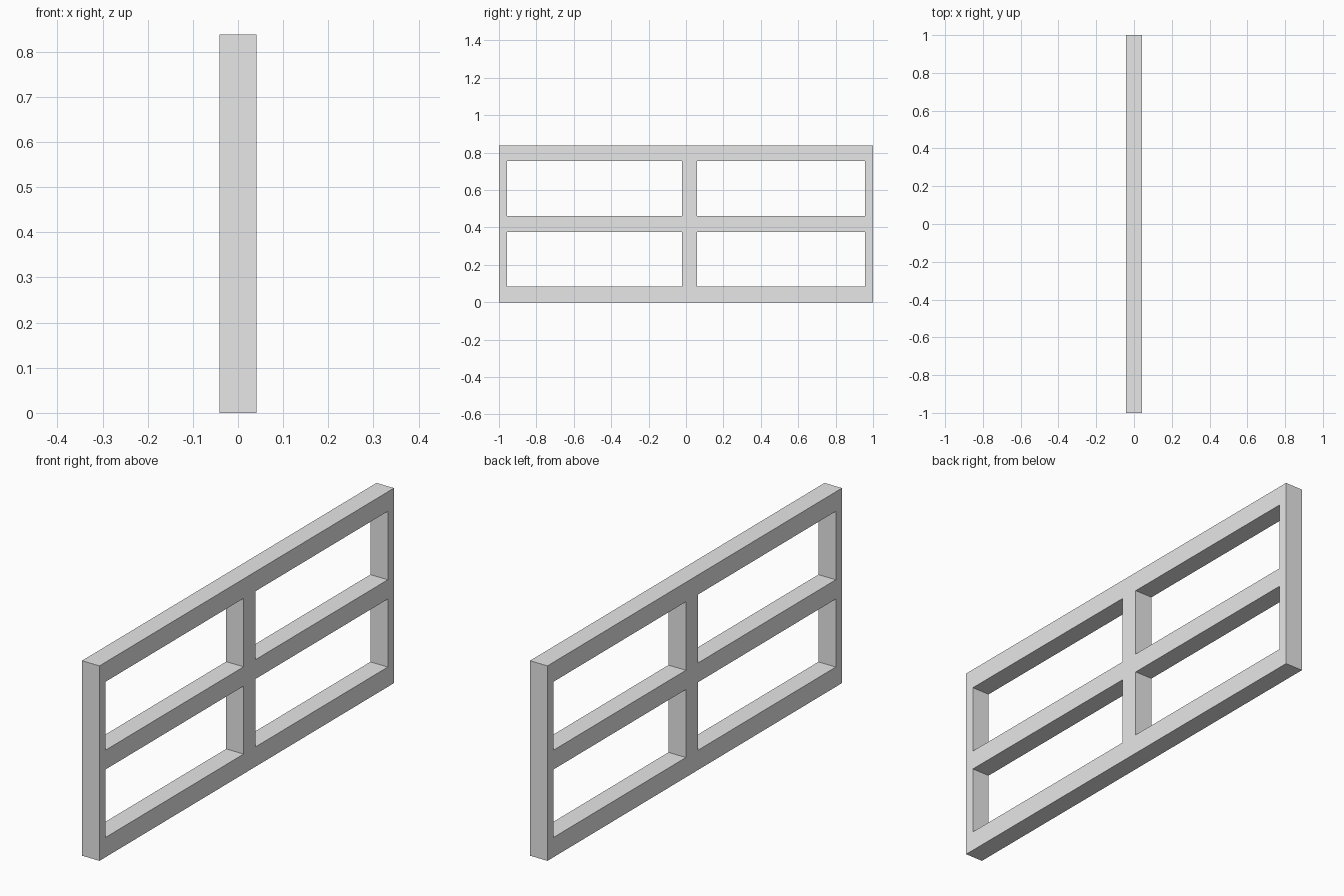
import bpy
import bmesh

if "Cube" in bpy.data.objects:
    bpy.data.objects.remove(bpy.data.objects["Cube"])

# Flat light grey for the whole frame
grey = bpy.data.materials.new("light grey")
grey.diffuse_color = (0.8, 0.8, 0.8, 1.0)
grey.use_nodes = True
grey.node_tree.nodes["Principled BSDF"].inputs["Base Color"].default_value = grey.diffuse_color

# Bar edges along the length (y) and height (z); odd cells in both are openings
ys = [-1.0, -0.958, -0.021, 0.06, 0.958, 1.0]
zs = [0.0, 0.085, 0.377, 0.46, 0.754, 0.838]
half = 0.0415

bm = bmesh.new()

# Flat lattice outline on the back plane
grid = [[bm.verts.new((-half, y, z)) for z in zs] for y in ys]
for i in range(len(ys) - 1):
    for j in range(len(zs) - 1):
        if i % 2 and j % 2:
            continue
        bm.faces.new((grid[i][j], grid[i][j + 1], grid[i + 1][j + 1], grid[i + 1][j]))

# Thicken the lattice into solid bars
result = bmesh.ops.extrude_face_region(bm, geom=bm.faces[:], use_keep_orig=True)
moved = [v for v in result["geom"] if isinstance(v, bmesh.types.BMVert)]
bmesh.ops.translate(bm, verts=moved, vec=(2 * half, 0, 0))
bmesh.ops.recalc_face_normals(bm, faces=bm.faces[:])

mesh = bpy.data.meshes.new("window_frame")
bm.to_mesh(mesh)
bm.free()
mesh.materials.append(grey)
frame = bpy.data.objects.new("window_frame", mesh)
bpy.context.collection.objects.link(frame)
